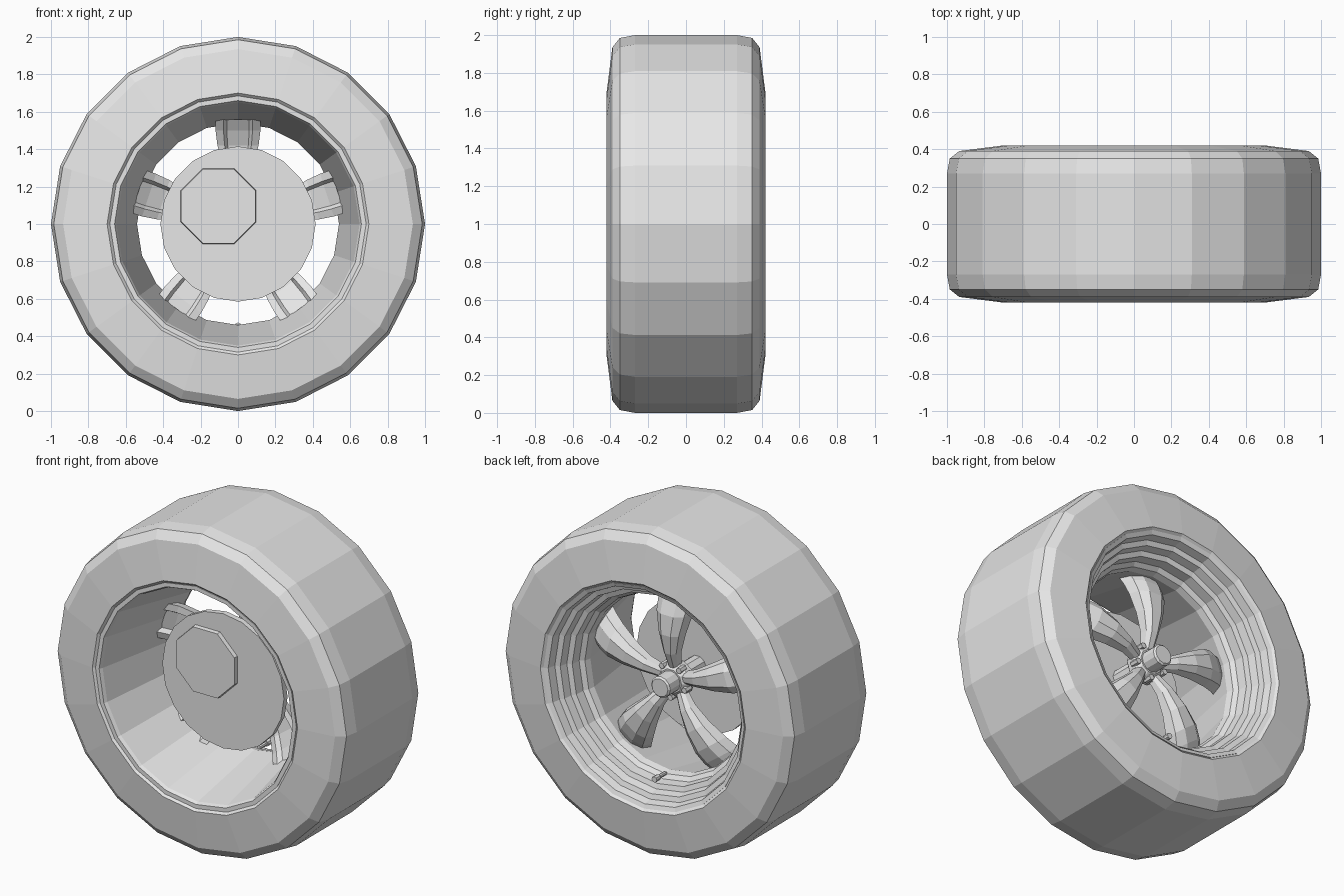
import bpy, bmesh, math
from mathutils import Matrix, Vector

cube = bpy.data.objects.get("Cube")
if cube:
    bpy.data.objects.remove(cube, do_unlink=True)

grey = bpy.data.materials.new("light_grey")
grey.use_nodes = True
grey.diffuse_color = (0.8, 0.8, 0.8, 1)
grey.node_tree.nodes["Principled BSDF"].inputs["Base Color"].default_value = (0.8, 0.8, 0.8, 1)

AXLE = Vector((0, 0, 1))


def finish(name, bm):
    bmesh.ops.recalc_face_normals(bm, faces=bm.faces)
    mesh = bpy.data.meshes.new(name)
    bm.to_mesh(mesh)
    bm.free()
    mesh.materials.append(grey)
    obj = bpy.data.objects.new(name, mesh)
    bpy.context.collection.objects.link(obj)
    return obj


def loft(bm, rings, closed=False):
    """Skin a list of point rings; join the ends or cap them."""
    rows = [[bm.verts.new(p) for p in ring] for ring in rings]
    pairs = list(zip(rows, rows[1:]))
    if closed:
        pairs.append((rows[-1], rows[0]))
    for a, b in pairs:
        for i in range(len(a)):
            j = (i + 1) % len(a)
            bm.faces.new((a[i], a[j], b[j], b[i]))
    if not closed:
        bm.faces.new(rows[0])
        bm.faces.new(rows[-1])


def turned(name, profile, sides=20, closed=False, centre=AXLE, phase=0):
    """Revolve (y, radius) points about the wheel axis."""
    angles = [phase + math.tau * i / sides for i in range(sides)]
    bm = bmesh.new()
    loft(bm, [[centre + Vector((r * math.cos(a), y, r * math.sin(a))) for a in angles]
              for y, r in profile], closed)
    return finish(name, bm)


# Tyre: rounded shoulders and gently bulged sidewalls
half = [(0.27, 1.0), (0.35, 0.985), (0.39, 0.935), (0.42, 0.70), (0.40, 0.68)]
turned("tire", [(-y, r) for y, r in reversed(half)] + half, closed=True)

# Rim: plain tapered barrel in front, stepped flange at the back
turned("rim", [(-0.41, 0.685), (-0.41, 0.66), (-0.39, 0.65), (0.16, 0.54),
               (0.20, 0.55), (0.22, 0.575), (0.28, 0.58), (0.29, 0.61),
               (0.34, 0.62), (0.35, 0.65), (0.40, 0.66), (0.41, 0.685),
               (0.36, 0.685), (0.17, 0.59), (-0.36, 0.68)], closed=True)

# Brake disc with an off-centre octagonal plate
turned("brake_disc", [(-0.145, 0.415), (-0.11, 0.415)])
turned("brake_plate", [(-0.17, 0.215), (-0.14, 0.22)], sides=8,
       centre=AXLE + Vector((-0.105, 0, 0.095)), phase=math.pi / 8)

# Hub and projecting cap
turned("axle", [(-0.12, 0.06), (0.07, 0.06)], sides=10)
turned("hub", [(0.05, 0.09), (0.07, 0.11), (0.12, 0.11), (0.15, 0.075)], sides=10)
turned("hub_cap", [(0.13, 0.065), (0.245, 0.065), (0.255, 0.055)], sides=12)

# Spokes: arched paddles, convex behind and channelled in front
section = [(-1, -0.5), (-0.85, 0.4), (-0.4, 0.9), (0.4, 0.9),
           (0.85, 0.4), (1, -0.5), (0.65, -0.6), (0.5, -0.2),
           (-0.5, -0.2), (-0.65, -0.6)]
stations = [(0.07, 0.11, 0.035, 0.03), (0.18, 0.14, 0.05, 0.045),
            (0.30, 0.145, 0.08, 0.06), (0.42, 0.125, 0.11, 0.07),
            (0.50, 0.09, 0.12, 0.075), (0.56, 0.05, 0.12, 0.08)]
for k in range(5):
    turn = Matrix.Rotation(math.tau * k / 5, 3, 'Y')
    bm = bmesh.new()
    loft(bm, [[AXLE + turn @ Vector((u * w, y + v * d, r)) for u, v in section]
              for r, y, w, d in stations])
    finish(f"spoke_{k + 1}", bm)
    # Lug nut between each pair of spokes
    a = math.tau * (k + 0.5) / 5
    turned(f"lug_nut_{k + 1}", [(0.10, 0.018), (0.155, 0.018)], sides=6,
           centre=AXLE + Vector((math.sin(a), 0, math.cos(a))) * 0.1)

# Valve stem at the bottom of the rim
turned("valve_stem", [(0.20, 0.012), (0.27, 0.012), (0.27, 0.018), (0.31, 0.018)],
       sides=8, centre=AXLE + Vector((0, 0, -0.545)))
